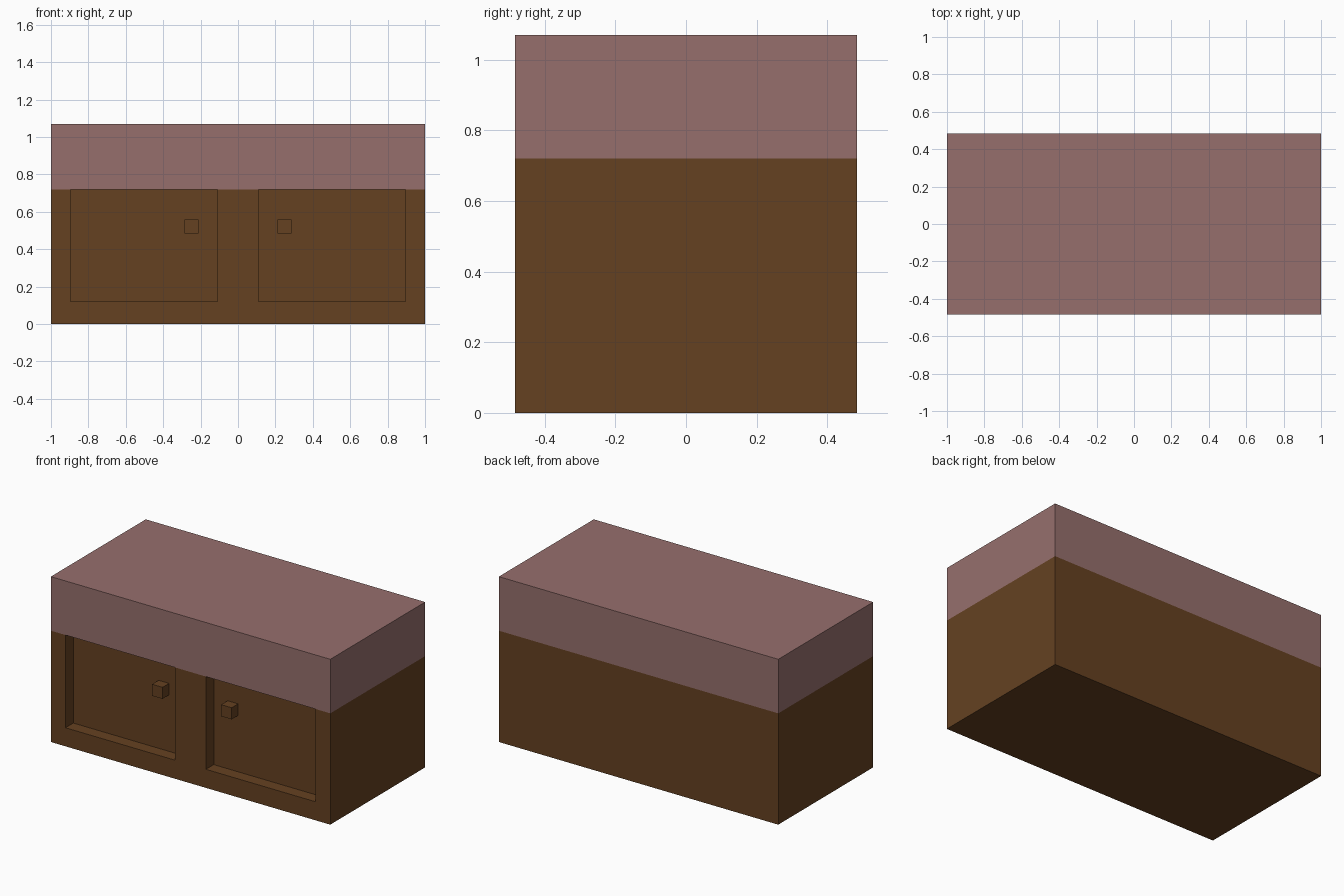
import bpy
import bmesh
from mathutils import Vector

default = bpy.data.objects.get("Cube")
if default:
    bpy.data.objects.remove(default, do_unlink=True)

WIDTH, DEPTH = 2.0, 0.97
BODY_TOP, TOTAL = 0.72, 1.07
FRONT = -DEPTH / 2
PANEL_IN, PANEL_OUT, PANEL_LOW = 0.11, 0.895, 0.12
RECESS = 0.08


def material(name, rgb):
    mat = bpy.data.materials.new(name)
    mat.use_nodes = True
    mat.diffuse_color = (*rgb, 1)
    mat.node_tree.nodes["Principled BSDF"].inputs["Base Color"].default_value = (*rgb, 1)
    return mat


def box(bm, low, high):
    low, high = Vector(low), Vector(high)
    verts = bmesh.ops.create_cube(bm, size=1)["verts"]
    for v in verts:
        v.co = (low + high) / 2 + v.co * (high - low)


def finish(bm, name, mat):
    mesh = bpy.data.meshes.new(name)
    bm.to_mesh(mesh)
    bm.free()
    mesh.materials.append(mat)
    obj = bpy.data.objects.new(name, mesh)
    bpy.context.collection.objects.link(obj)


wood = material("dark brown wood", (0.130, 0.053, 0.0152))
top = material("dusty pink top", (0.305, 0.159, 0.152))

# Cabinet body with two door panels pushed into the front
bm = bmesh.new()
box(bm, (-WIDTH / 2, FRONT, 0), (WIDTH / 2, -FRONT, BODY_TOP))
cuts = [((x, 0, 0), (1, 0, 0)) for x in (-PANEL_OUT, -PANEL_IN, PANEL_IN, PANEL_OUT)]
cuts.append(((0, 0, PANEL_LOW), (0, 0, 1)))
for point, normal in cuts:
    bmesh.ops.bisect_plane(bm, geom=bm.verts[:] + bm.edges[:] + bm.faces[:],
                           plane_co=point, plane_no=normal)
panels = []
for f in bm.faces:
    c = f.calc_center_median()
    if c.y < FRONT + 0.001 and c.z > PANEL_LOW and PANEL_IN < abs(c.x) < PANEL_OUT:
        panels.append(f)
result = bmesh.ops.extrude_face_region(bm, geom=panels)
moved = [g for g in result["geom"] if isinstance(g, bmesh.types.BMVert)]
bmesh.ops.translate(bm, verts=moved, vec=(0, RECESS, 0))
bmesh.ops.delete(bm, geom=[f for f in panels if f.is_valid], context="FACES")

# The worktop closes the body, so its upper faces are left open
covered = [f for f in bm.faces if f.calc_center_median().z > BODY_TOP - 0.001]
bmesh.ops.delete(bm, geom=covered, context="FACES")
bmesh.ops.dissolve_limit(bm, angle_limit=0.01, verts=bm.verts[:], edges=bm.edges[:])
bmesh.ops.recalc_face_normals(bm, faces=bm.faces[:])
finish(bm, "cabinet_body", wood)

# Thick worktop
bm = bmesh.new()
box(bm, (-WIDTH / 2, FRONT, BODY_TOP), (WIDTH / 2, -FRONT, TOTAL))
finish(bm, "worktop", top)

# Square door knobs
for side, name in ((1, "left_knob"), (-1, "right_knob")):
    bm = bmesh.new()
    x = side * 0.2475
    box(bm, (x - 0.0375, FRONT + 0.013, 0.485), (x + 0.0375, FRONT + RECESS, 0.56))
    finish(bm, name, wood)
